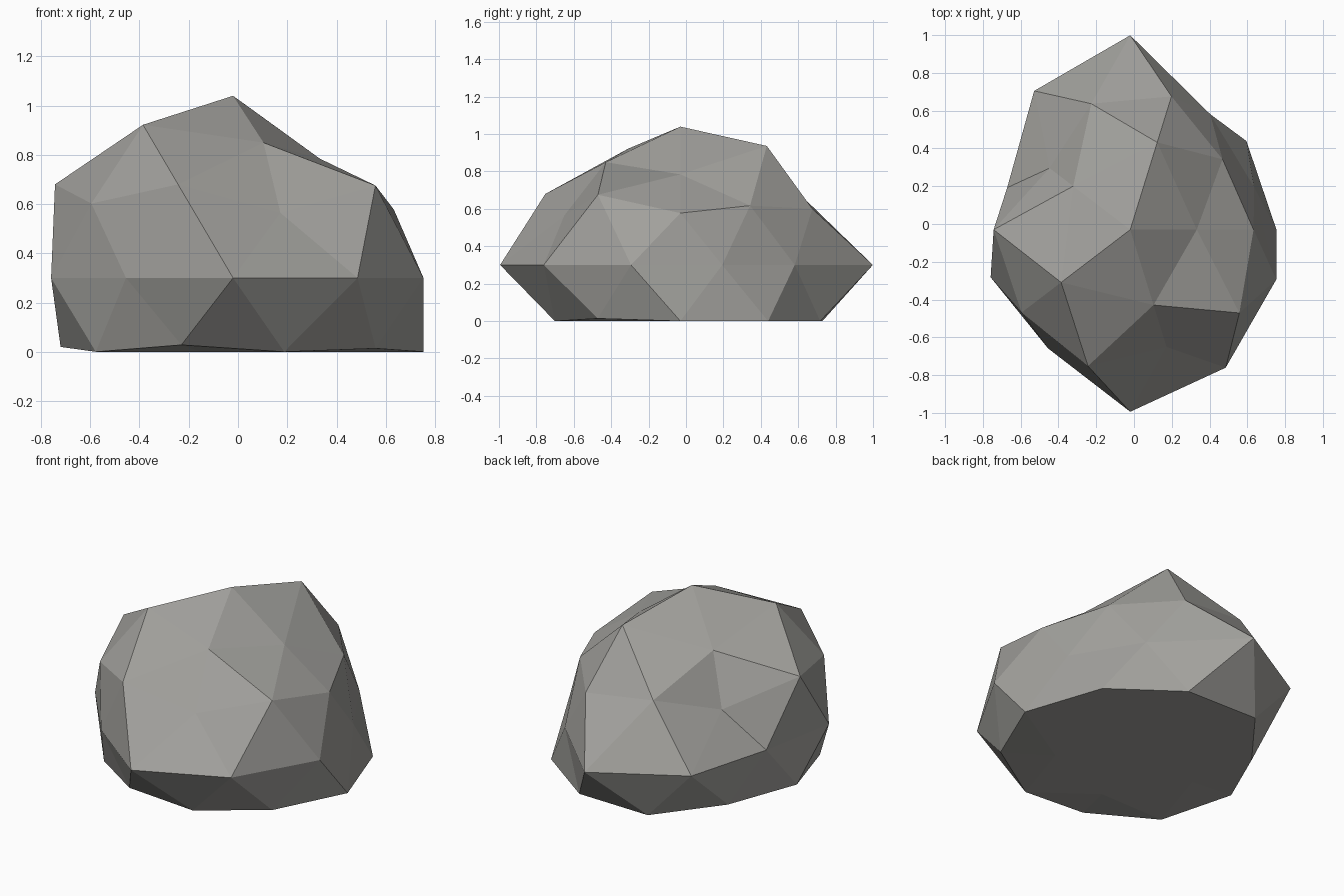
import bpy
import math

# Remove the default object
default = bpy.data.objects.get("Cube")
if default:
    bpy.data.objects.remove(default, do_unlink=True)

# Bulge of the rock per ring (keyed by ring height), going round from the front
BULGE = {
    1.00: [0.87],
    0.85: [0.76, 0.67, 0.88, 0.71, 0.86],
    0.53: [0.84, 0.71, 0.785, 0.85, 0.85],
    0.45: [0.695, 0.73, 0.79, 0.59, 0.795],
    0.00: [0.918, 0.86, 0.813, 0.69, 0.72, 0.98, 0.865, 0.685, 0.777, 0.74],
    -0.45: [0.80, 0.85, 0.85, 0.783, 0.76],
    -0.53: [0.79, 0.91, 0.88, 0.75, 0.81],
}
CENTRE = (-0.02, -0.03, 0.30)


def bulge_at(direction):
    """Radius factor for a point of the unit ball."""
    ring = min(BULGE, key=lambda h: abs(h - direction.z))
    if abs(ring - direction.z) > 0.1:
        return 0.8  # points inside the flat underside
    factors = BULGE[ring]
    angle = math.degrees(math.atan2(direction.y, direction.x))
    turn = ((angle + 95) % 360) / 360
    return factors[int(turn * len(factors))]


# Rock body: a low-poly ball, bulged point by point and flattened below
bpy.ops.mesh.primitive_ico_sphere_add(subdivisions=2, radius=1, location=(0, 0, 0))
rock = bpy.context.object
rock.name = "rock"
rock.data.name = "rock"
for vert in rock.data.vertices:
    d = vert.co.normalized()
    r = bulge_at(d)
    height = 0.85 if d.z > 0 else 0.8
    vert.co = (CENTRE[0] + d.x * r,
               CENTRE[1] + d.y * r * 1.05,
               max(0, CENTRE[2] + d.z * r * height))
rock.data.update()
bpy.ops.object.shade_flat()

# Stone colour
stone = bpy.data.materials.new("grey stone")
stone.use_nodes = True
colour = (0.36, 0.355, 0.335, 1)
stone.diffuse_color = colour
stone.node_tree.nodes["Principled BSDF"].inputs["Base Color"].default_value = colour
rock.data.materials.append(stone)
